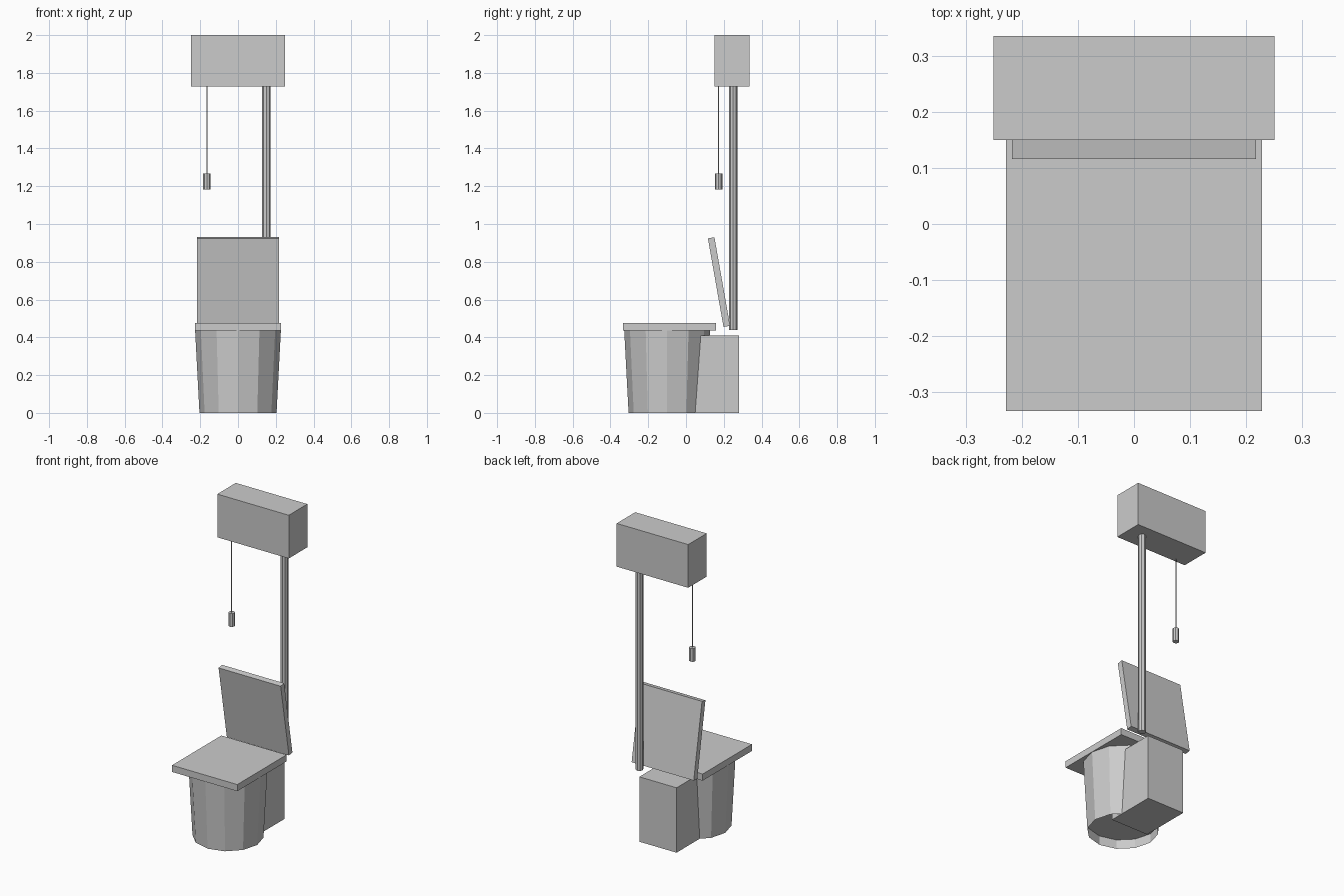
import bpy, bmesh
from math import radians
from mathutils import Matrix

if "Cube" in bpy.data.objects:
    bpy.data.objects.remove(bpy.data.objects["Cube"])


def add_object(name, bm):
    bmesh.ops.recalc_face_normals(bm, faces=bm.faces)
    mesh = bpy.data.meshes.new(name)
    bm.to_mesh(mesh)
    bm.free()
    obj = bpy.data.objects.new(name, mesh)
    bpy.context.collection.objects.link(obj)
    return obj


def box(name, centre, size, tilt=0.0):
    bm = bmesh.new()
    bmesh.ops.create_cube(bm, size=1.0, matrix=Matrix.Diagonal((*size, 1.0)))
    obj = add_object(name, bm)
    obj.location = centre
    obj.rotation_euler.x = radians(tilt)
    return obj


def cylinder(name, x, y, z0, z1, r0, r1, sides, caps=True):
    bm = bmesh.new()
    bmesh.ops.create_cone(bm, cap_ends=caps, segments=sides, radius1=r0,
                          radius2=r1, depth=z1 - z0)
    obj = add_object(name, bm)
    obj.location = (x, y, (z0 + z1) / 2)
    return obj


# Bowl: open tapered shell with a recessed base
bowl = cylinder("bowl", 0, -0.10, 0, 0.435, 0.204, 0.227, 12, caps=False)
bm = bmesh.new()
bmesh.ops.create_circle(bm, cap_ends=True, segments=12, radius=0.207)
base = add_object("bowl_base", bm)
base.location = (0, -0.10, 0.06)

# Block behind the bowl
box("rear_block", (0, 0.12, 0.205), (0.26, 0.32, 0.41))

# Seat and raised lid
box("seat", (0, -0.087, 0.456), (0.456, 0.492, 0.042))
box("lid", (0, 0.1745, 0.6925), (0.434, 0.035, 0.476), tilt=10)

# High cistern and its down pipe
box("cistern", (0, 0.2425, 1.8635), (0.5, 0.185, 0.273))
cylinder("flush_pipe", 0.15, 0.25, 0.44, 1.735, 0.022, 0.022, 8)

# Pull chain and handle
cylinder("pull_chain", -0.165, 0.173, 1.26, 1.735, 0.003, 0.003, 6)
cylinder("pull_handle", -0.165, 0.173, 1.183, 1.267, 0.019, 0.019, 8)
